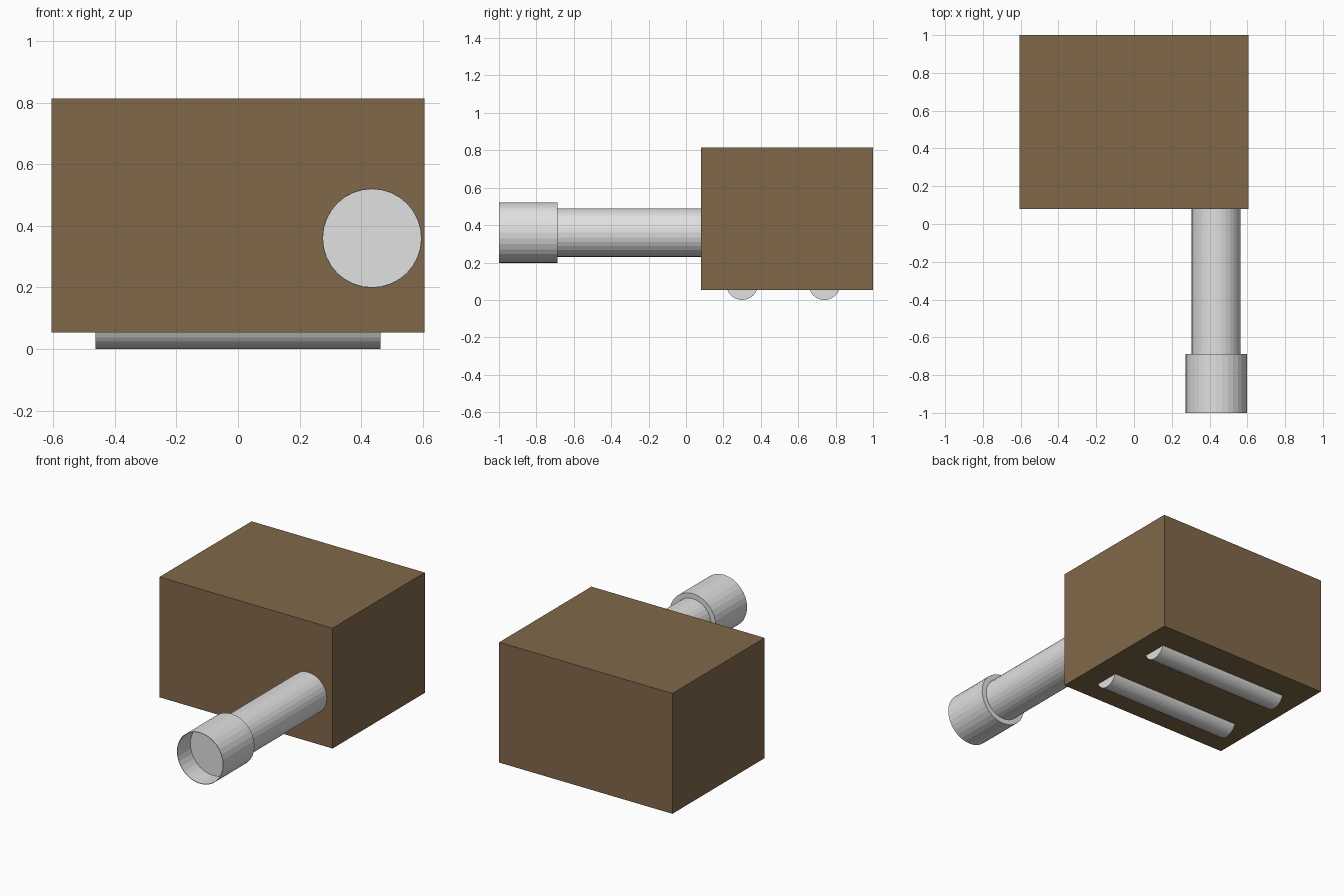
import bpy, bmesh, math
from mathutils import Matrix

if "Cube" in bpy.data.objects:
    bpy.data.objects.remove(bpy.data.objects["Cube"])


def material(name, rgb):
    m = bpy.data.materials.new(name)
    m.diffuse_color = (*rgb, 1)
    m.use_nodes = True
    m.node_tree.nodes["Principled BSDF"].inputs["Base Color"].default_value = m.diffuse_color
    return m


brown = material("brown", (0.22, 0.14, 0.067))
grey = material("light grey", (0.75, 0.75, 0.75))


def finish(name, bm, mat, normals=True):
    if normals:
        bmesh.ops.recalc_face_normals(bm, faces=bm.faces)
    mesh = bpy.data.meshes.new(name)
    bm.to_mesh(mesh)
    bm.free()
    mesh.materials.append(mat)
    ob = bpy.data.objects.new(name, mesh)
    bpy.context.collection.objects.link(ob)
    return ob


def lathe_y(name, profile, cx, cz, mat, sides=32):
    """Stack of rings along y, given as (y, radius); both ends capped."""
    bm = bmesh.new()
    rings = []
    for y, r in profile:
        rings.append([bm.verts.new((cx + r * math.cos(2 * math.pi * i / sides), y,
                                    cz + r * math.sin(2 * math.pi * i / sides)))
                      for i in range(sides)])
    for a, b in zip(rings, rings[1:]):
        for i in range(sides):
            j = (i + 1) % sides
            bm.faces.new((a[i], a[j], b[j], b[i]))
    bm.faces.new(rings[0])
    bm.faces.new(rings[-1])
    return finish(name, bm, mat)


# Box body
bm = bmesh.new()
bmesh.ops.create_cube(bm, size=1, matrix=Matrix.Translation((0, 0.54, 0.434))
                      @ Matrix.Diagonal((1.21, 0.92, 0.76, 1)))
finish("body", bm, brown)

# Pipe and its wider end collar with a thin-walled recess
lathe_y("pipe", [(-0.69, 0.13), (0.12, 0.13)], 0.435, 0.36, grey)
lathe_y("end_collar", [(-0.87, 0.159), (-1.0, 0.159), (-1.0, 0.162), (-0.688, 0.162)],
        0.435, 0.36, grey)

# Two rounded runners, half sunk into the underside
R = 0.085
for name, y in (("front_runner", 0.30), ("back_runner", 0.74)):
    bm = bmesh.new()
    bmesh.ops.create_cone(bm, cap_ends=True, segments=32, radius1=R, radius2=R, depth=0.925,
                          matrix=Matrix.Translation((0, y, R)) @ Matrix.Rotation(math.pi / 2, 4, 'Y'))
    finish(name, bm, grey)
